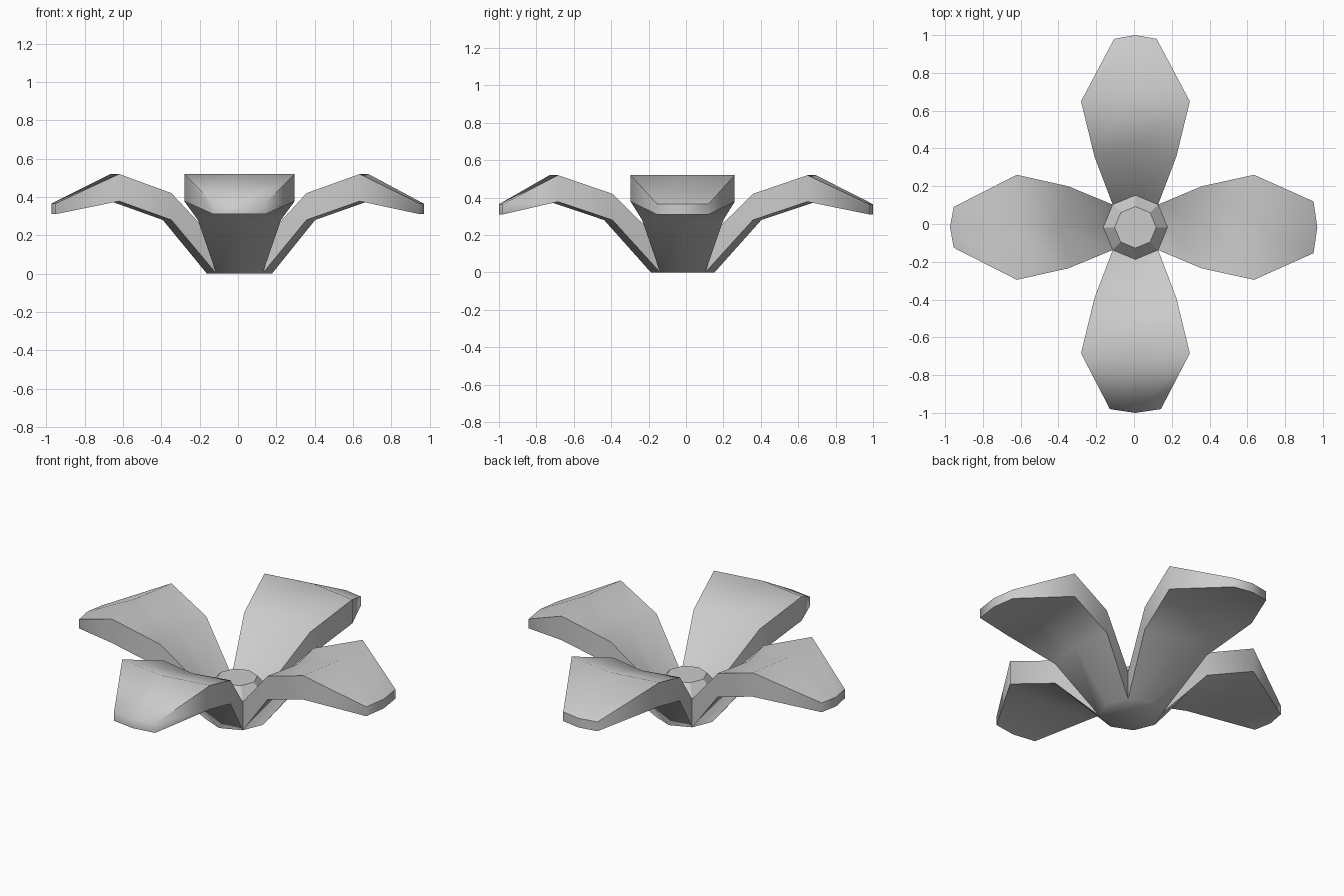
import bpy, bmesh, math
from mathutils import Vector, Matrix

if "Cube" in bpy.data.objects:
    bpy.data.objects.remove(bpy.data.objects["Cube"])

CENTRE = Vector((0.0075, -0.0175, 0))
R = 0.17                       # octagonal base radius
C = R * math.sqrt(0.5)         # its diagonal corners
RIM = 0.168                    # height where petal tops meet the dome


def make_object(name, bm, angle):
    bmesh.ops.remove_doubles(bm, verts=bm.verts, dist=0.0005)
    bmesh.ops.recalc_face_normals(bm, faces=bm.faces)
    mesh = bpy.data.meshes.new(name)
    bm.to_mesh(mesh)
    bm.free()
    ob = bpy.data.objects.new(name, mesh)
    bpy.context.collection.objects.link(ob)
    ob.location = CENTRE
    bpy.ops.object.select_all(action='DESELECT')
    ob.select_set(True)
    bpy.context.view_layer.objects.active = ob
    bpy.ops.object.shade_smooth_by_angle(angle=math.radians(angle))
    return ob


def add_petal(bm, turn, rows):
    # rows: edge distance, half width, midline bulge, top z, bottom z
    rot = Matrix.Rotation(math.radians(turn), 3, 'Z')
    loops = []
    for d, w, bulge, top, bot in rows:
        pts = [(d, -w, bot), (d + bulge, 0, bot), (d, w, bot),
               (d, w, top), (d + bulge, 0, top), (d, -w, top)]
        loops.append([bm.verts.new(rot @ Vector(p)) for p in pts])
    for a, b in zip(loops, loops[1:]):
        for i in range(6):
            j = (i + 1) % 6
            bm.faces.new((a[i], a[j], b[j], b[i]))
    e = loops[-1]
    bm.faces.new((e[0], e[1], e[4], e[5]))
    bm.faces.new((e[1], e[2], e[3], e[4]))


def octagon(bm, r, z):
    return [bm.verts.new((r * math.cos(k * math.pi / 4),
                          r * math.sin(k * math.pi / 4), z)) for k in range(8)]


# Four petals joined at an octagonal floor; each has its own slight proportions
# turn, row 1 distance, row 2 distance, row 2 half width, tip distance, tip half width
PETALS = [(0, 0.35, 0.628, 0.278, 0.943, 0.137),
          (90, 0.375, 0.667, 0.288, 0.9975, 0.1125),
          (180, 0.355, 0.628, 0.278, 0.962, 0.108),
          (270, 0.375, 0.667, 0.288, 0.9625, 0.135)]
bm = bmesh.new()
for turn, d1, d2, w2, d3, w3 in PETALS:
    add_petal(bm, turn, [(C, C, R - C, RIM, 0),
                         (d1, 0.217, 0.045, 0.42, 0.28),
                         (d2, w2, 0.045, 0.52, 0.378),
                         (d3, w3, 0.02, 0.365, 0.31)])
bm.faces.new(octagon(bm, R, 0))
make_object("petals", bm, 60)

# Faceted flower centre
bm = bmesh.new()
low, high = octagon(bm, R, RIM), octagon(bm, 0.11, 0.237)
for i in range(8):
    j = (i + 1) % 8
    bm.faces.new((low[i], low[j], high[j], high[i]))
bm.faces.new(high)
make_object("flower_centre", bm, 20)
